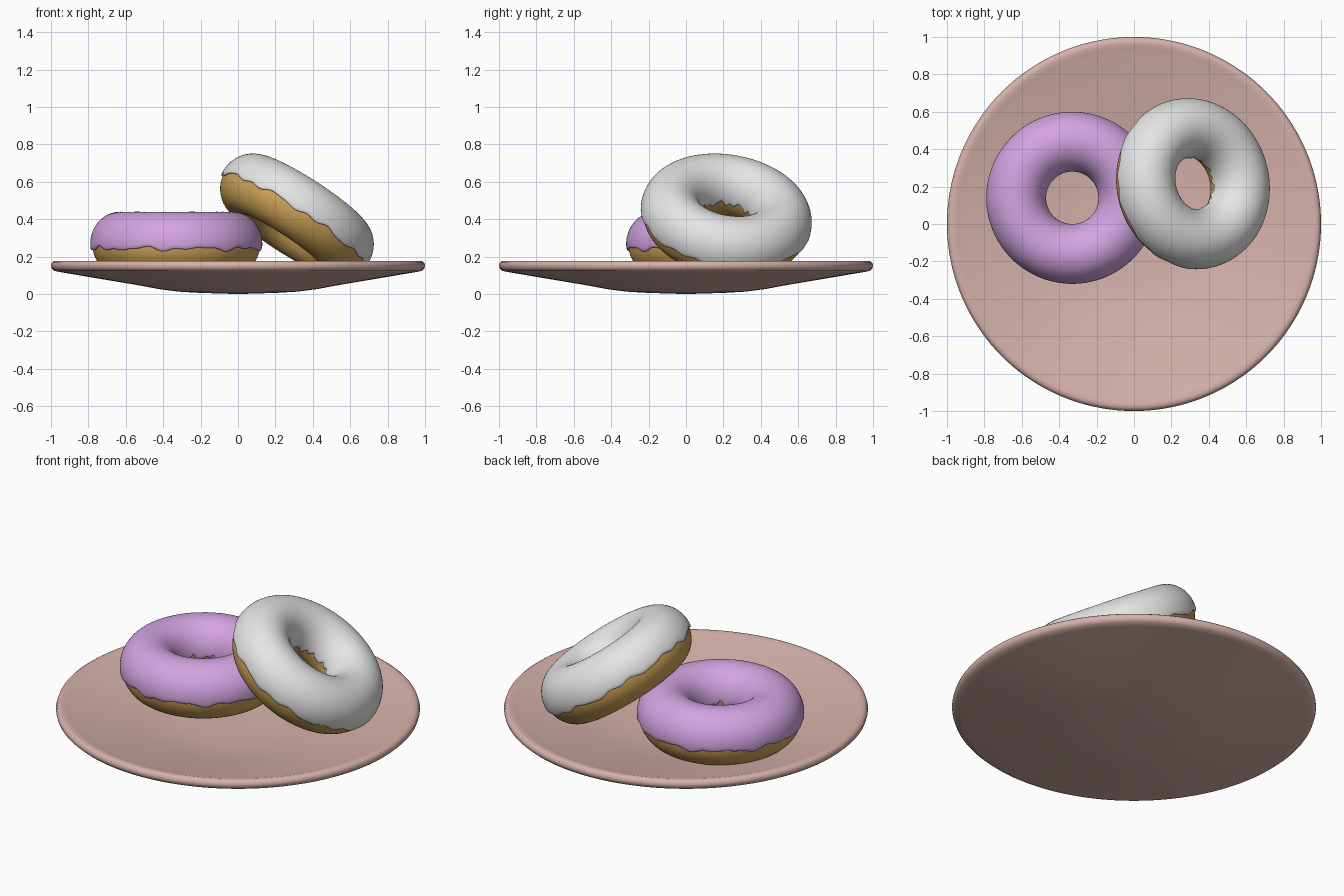
import bpy, math
from mathutils import Matrix

if "Cube" in bpy.data.objects:
    bpy.data.objects.remove(bpy.data.objects["Cube"])

SEG = 144


def material(name, rgb):
    m = bpy.data.materials.new(name)
    m.diffuse_color = (*rgb, 1)
    m.use_nodes = True
    m.node_tree.nodes["Principled BSDF"].inputs["Base Color"].default_value = m.diffuse_color
    return m


def make(name, verts, faces, mat, matrix=Matrix()):
    me = bpy.data.meshes.new(name)
    me.from_pydata(verts, [], faces)
    me.materials.append(mat)
    ob = bpy.data.objects.new(name, me)
    bpy.context.collection.objects.link(ob)
    ob.matrix_world = matrix
    me.shade_smooth()
    return ob


def sweep(rings_fn, n, closed):
    """Revolve a profile of n points that may vary with the angle."""
    verts, faces = [], []
    for i in range(SEG):
        u = 2 * math.pi * i / SEG
        for r, z in rings_fn(u):
            verts.append((r * math.cos(u), r * math.sin(u), z))
    for i in range(SEG):
        k = (i + 1) % SEG
        for j in range(n if closed else n - 1):
            l = (j + 1) % n
            faces.append((i * n + j, k * n + j, k * n + l, i * n + l))
    return verts, faces


pink = material("plate_pink", (0.67, 0.44, 0.40))
dough_mat = material("dough_tan", (0.63, 0.37, 0.10))
purple = material("icing_purple", (0.65, 0.37, 0.75))
white = material("icing_white", (0.78, 0.78, 0.78))

# plate: shallow dish, from under centre, round the rim, to top centre
dish = [(0.0005, 0), (0.2, 0.006), (0.32, 0.013), (0.42, 0.026), (0.55, 0.050),
        (0.95, 0.117), (0.982, 0.124), (0.996, 0.137), (1.0, 0.152), (0.995, 0.168),
        (0.982, 0.177), (0.965, 0.178), (0.94, 0.171), (0.9, 0.162), (0.55, 0.093),
        (0.42, 0.071), (0.3, 0.060), (0.15, 0.056), (0.0005, 0.055)]
v, f = sweep(lambda u: dish, len(dish), False)
make("plate", v, f, pink)

R = 0.30  # ring radius of both doughnuts


def dough_ring(u):
    return [(R + 0.149 * math.cos(a), 0.163 * math.sin(a))
            for a in (2 * math.pi * j / 48 for j in range(48))]


def icing_ring(phase):
    def wave(u):
        return (0.5 * math.sin(9 * u + phase) + 0.35 * math.sin(16 * u + 2 * phase)
                + 0.3 * math.sin(23 * u + 1.3 * phase))

    def ring(u):
        lo = math.radians(-7 + 5 * wave(u))
        hi = math.radians(183 - 7 * wave(u + 1))
        pts = []
        n = 36
        for j in range(n + 1):
            a = lo + (hi - lo) * j / n
            pts.append((R + 0.160 * math.cos(a), 0.172 * math.sin(a)))

        # rounded lip tucking back into the dough
        def lip(a, s):
            return [(R + (0.160 - d) * math.cos(a + s * e),
                     (0.172 - d) * math.sin(a + s * e))
                    for d, e in ((0.003, 0.03), (0.008, 0.04), (0.018, 0.025))]
        return lip(lo, -1)[::-1] + pts + lip(hi, 1)
    return ring


def doughnut(name, icing, phase, matrix):
    v, f = sweep(dough_ring, 48, True)
    make(name + "_dough", v, f, dough_mat, matrix)
    v, f = sweep(icing_ring(phase), 43, False)
    make(name + "_icing", v, f, icing, matrix)


# flat doughnut on the plate, second one leaning on it
doughnut("flat_doughnut", purple, 0.6, Matrix.Translation((-0.33, 0.14, 0.268)))
doughnut("leaning_doughnut", white, 2.1,
         Matrix.Translation((0.31, 0.215, 0.415))
         @ Matrix.Rotation(math.radians(15), 4, 'Z')
         @ Matrix.Rotation(math.radians(34), 4, 'Y'))
